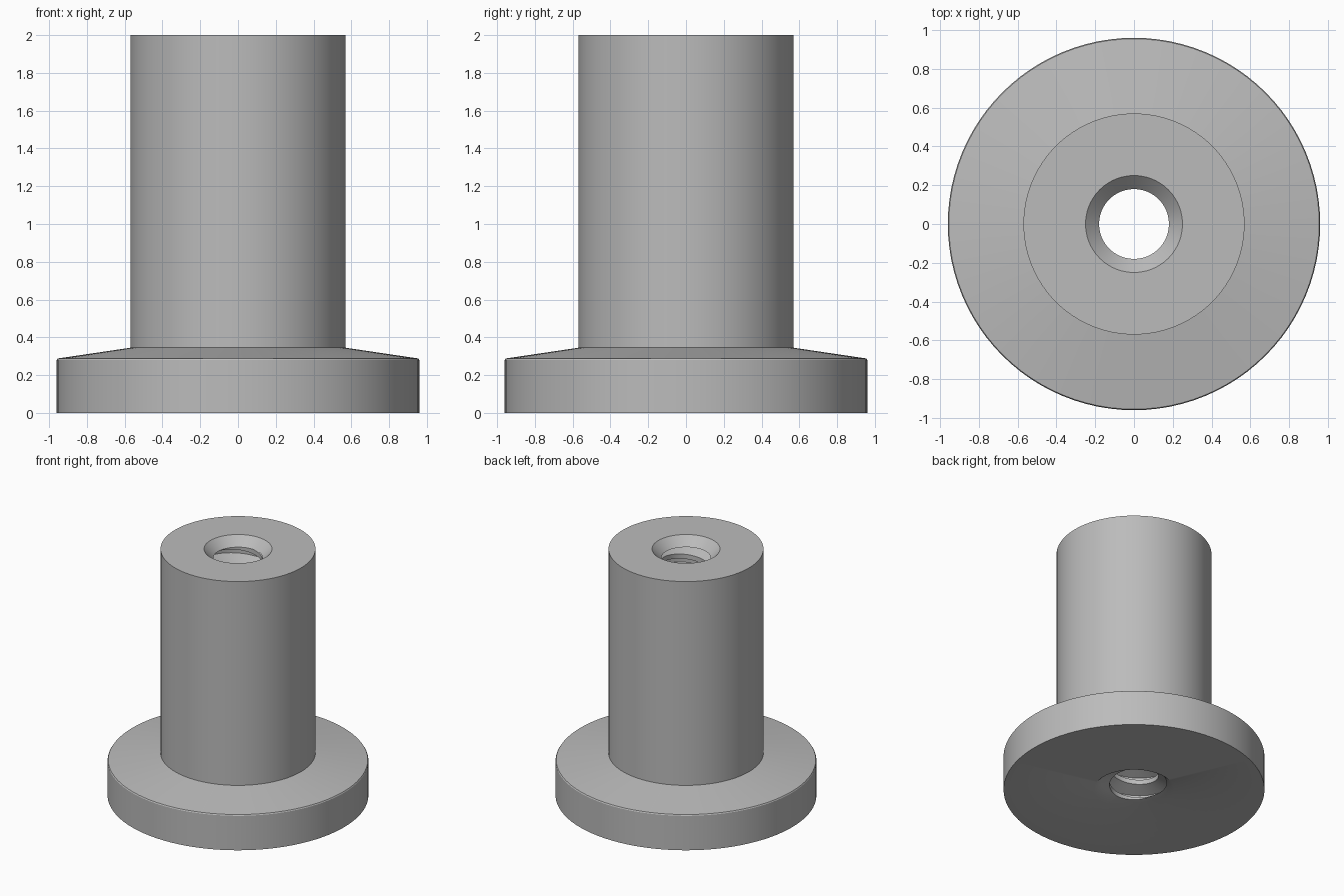
import bpy, bmesh
from math import sin, cos, pi

cube = bpy.data.objects.get("Cube")
if cube:
    bpy.data.objects.remove(cube, do_unlink=True)

SEGMENTS = 96
PITCH = 0.15
STEPS = 4                 # profile points per thread turn
MINOR, MAJOR = 0.18, 0.285
BORE_LOW, BORE_HIGH = 0.02, 1.93

# Outside of the bushing, from the lower rim of the bore to the thread
OUTLINE = [(0.295, 0), (0.96, 0), (0.96, 0.28), (0.955, 0.288),
           (0.57, 0.345), (0.57, 2), (0.25, 2), (MINOR, BORE_HIGH)]


def thread_radius(turn):
    """Trapezoid thread: flat crest, flank, flat root, flank."""
    t = turn % 1
    ramp = min(max((abs(t - 0.5) - 0.125) * 4, 0), 1)
    return MINOR + (MAJOR - MINOR) * ramp


def column(fraction):
    """Radius and height pairs around the closed section at one angle."""
    points = list(OUTLINE)
    rows = int(2 / PITCH + 3) * STEPS
    for k in range(rows, -STEPS * 2, -1):
        z = PITCH * ((k + 0.5) / STEPS + fraction)
        z = min(max(z, BORE_LOW), BORE_HIGH)
        points.append((thread_radius(z / PITCH - fraction), z))
    return points


# Flanged bushing with a helical thread through its bore
bm = bmesh.new()
columns = []
for i in range(SEGMENTS + 1):
    f = i / SEGMENTS
    c, s = cos(2 * pi * f), sin(2 * pi * f)
    columns.append([bm.verts.new((r * c, r * s, z)) for r, z in column(f)])
for a, b in zip(columns, columns[1:]):
    for j in range(len(a)):
        k = (j + 1) % len(a)
        bm.faces.new((a[j], b[j], b[k], a[k]))
bmesh.ops.remove_doubles(bm, verts=bm.verts, dist=0.0002)
bmesh.ops.dissolve_degenerate(bm, edges=bm.edges, dist=0.0002)
bmesh.ops.recalc_face_normals(bm, faces=bm.faces)
mesh = bpy.data.meshes.new("threaded_flange_bushing")
bm.to_mesh(mesh)
bm.free()
bushing = bpy.data.objects.new("threaded_flange_bushing", mesh)
bpy.context.collection.objects.link(bushing)

# Plain grey metal
grey = bpy.data.materials.new("grey")
grey.use_nodes = True
colour = (0.5, 0.5, 0.5, 1)
grey.diffuse_color = colour
grey.node_tree.nodes["Principled BSDF"].inputs["Base Color"].default_value = colour
mesh.materials.append(grey)

bpy.context.view_layer.objects.active = bushing
bushing.select_set(True)
bpy.ops.object.shade_smooth_by_angle(angle=pi / 6)
